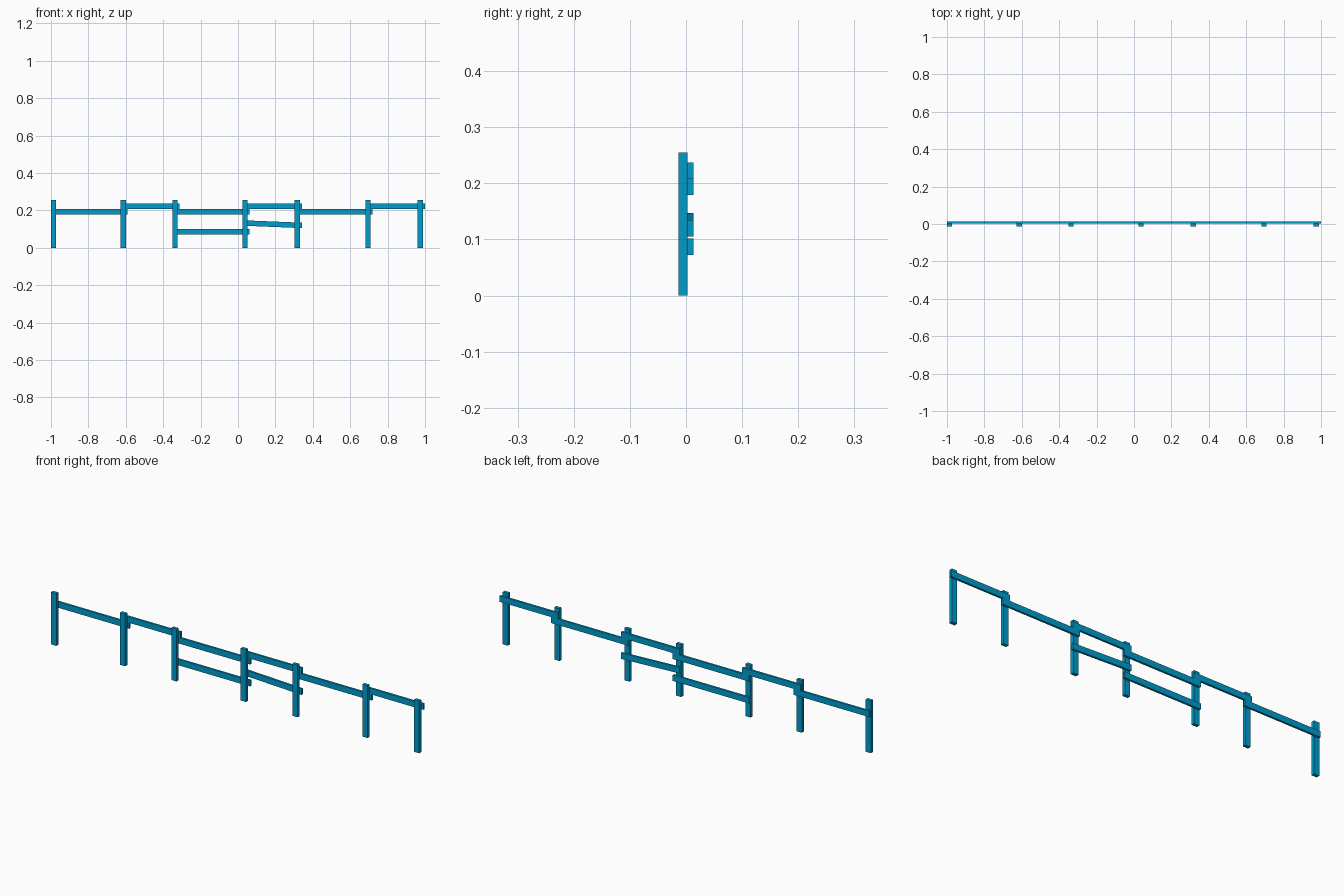
import bpy, math

if "Cube" in bpy.data.objects:
    bpy.data.objects.remove(bpy.data.objects["Cube"])

mat = bpy.data.materials.new("blue_paint")
mat.diffuse_color = (0.0, 0.33, 0.6, 1)
mat.use_nodes = True
mat.node_tree.nodes["Principled BSDF"].inputs["Base Color"].default_value = mat.diffuse_color


def box(name, center, size, tilt=0.0):
    bpy.ops.mesh.primitive_cube_add(size=1, location=center, rotation=(0, tilt, 0))
    ob = bpy.context.object
    ob.name = name
    ob.scale = size
    bpy.ops.object.transform_apply(location=False, rotation=False, scale=True)
    ob.data.materials.append(mat)
    return ob


POSTS = [-0.986, -0.614, -0.337, 0.038, 0.317, 0.695, 0.974]
POST_W, POST_H = 0.028, 0.255
Y_FRONT, Y_JOIN, Y_BACK = -0.0135, 0.003, 0.0135
RAIL_H = 0.029

# upright posts
for i, x in enumerate(POSTS):
    box(f"post_{i + 1}", (x, (Y_FRONT + Y_JOIN) / 2, POST_H / 2),
        (POST_W, Y_JOIN - Y_FRONT, POST_H))


# rail fixed to the back of two neighbouring posts
def rail(name, bay, z_left, z_right):
    x0, x1 = POSTS[bay] - 0.013, POSTS[bay + 1] + 0.0245
    dx, dz = x1 - x0, z_right - z_left
    box(name, ((x0 + x1) / 2, (Y_JOIN + Y_BACK) / 2, (z_left + z_right) / 2),
        (math.hypot(dx, dz), Y_BACK - Y_JOIN, RAIL_H), math.atan2(-dz, dx))


# top rails alternate between two heights
for bay in range(6):
    z = 0.223 if bay % 2 else 0.194
    rail(f"top_rail_{bay + 1}", bay, z, z)

# remaining lower rails, one of them sagging
rail("lower_rail", 2, 0.087, 0.087)
rail("sagging_lower_rail", 3, 0.133, 0.120)
